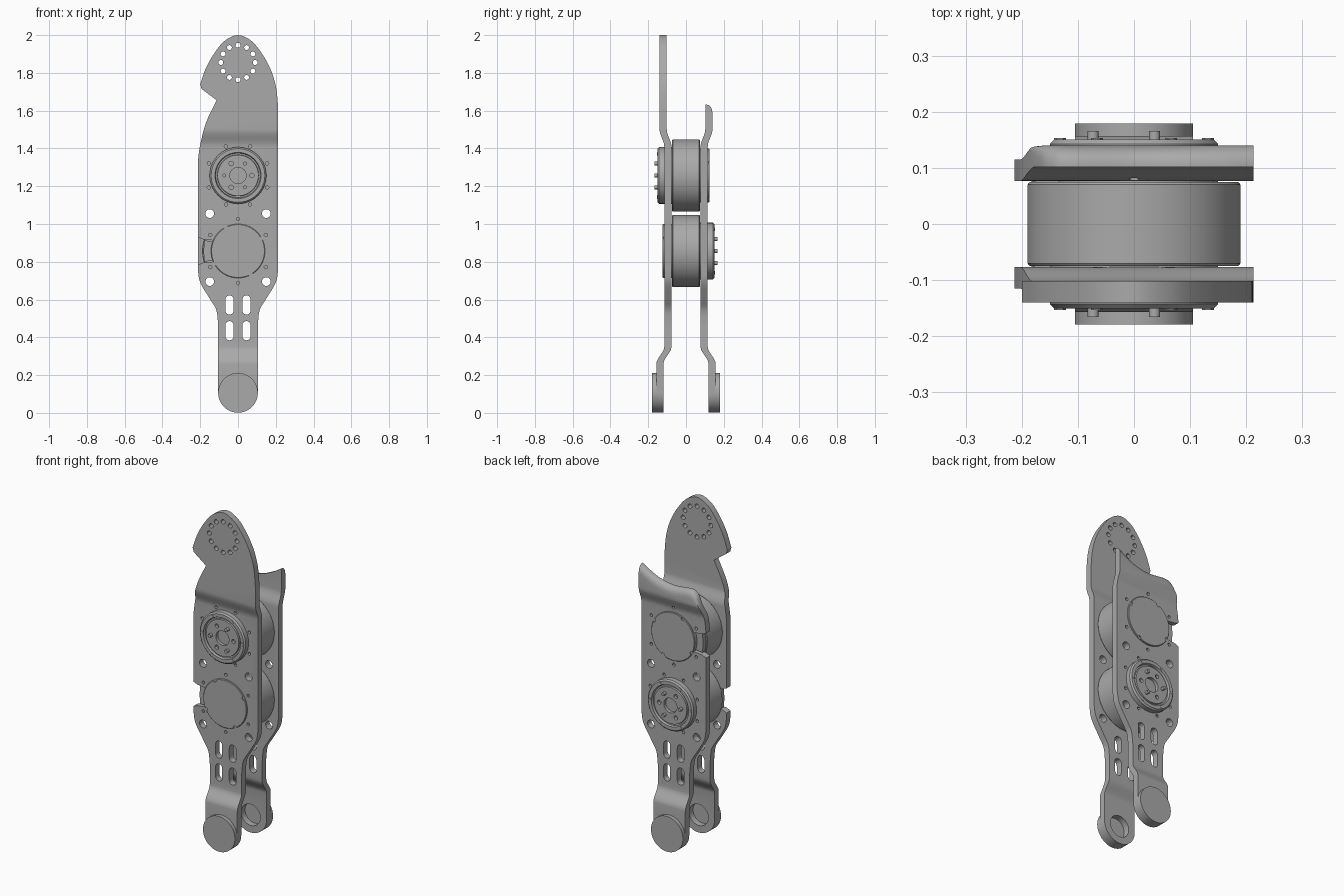
import bpy, bmesh
from math import sin, cos, pi, radians, sqrt
from mathutils import Vector

if "Cube" in bpy.data.objects:
    bpy.data.objects.remove(bpy.data.objects["Cube"])

grey = bpy.data.materials.new("machined_grey")
grey.use_nodes = True
grey.diffuse_color = (0.4, 0.4, 0.4, 1)
grey.node_tree.nodes["Principled BSDF"].inputs["Base Color"].default_value = (0.4, 0.4, 0.4, 1)

UPPER, LOWER, LUG = 1.257, 0.857, 0.106   # axis heights
HALF = 0.213                              # half width of the side plates


def finish(name, bm):
    bmesh.ops.recalc_face_normals(bm, faces=bm.faces)
    me = bpy.data.meshes.new(name)
    bm.to_mesh(me)
    bm.free()
    ob = bpy.data.objects.new(name, me)
    bpy.context.collection.objects.link(ob)
    me.materials.append(grey)
    return ob


def smooth(ob):
    bpy.ops.object.select_all(action='DESELECT')
    ob.select_set(True)
    bpy.context.view_layer.objects.active = ob
    bpy.ops.object.shade_smooth_by_angle(angle=radians(30))


def curve(pts, n=5):
    """Catmull-Rom samples through the points."""
    p = [Vector(q) for q in pts]
    p = [2 * p[0] - p[1]] + p + [2 * p[-1] - p[-2]]
    out = []
    for a, b, c, d in zip(p, p[1:], p[2:], p[3:]):
        for i in range(n):
            t = i / n
            out.append(0.5 * (2 * b + (c - a) * t + (2 * a - 5 * b + 4 * c - d) * t * t
                              + (3 * b - a - 3 * c + d) * t ** 3))
    return [tuple(q) for q in out + [p[-2]]]


def prism(bm, outline, *depths):
    """Closed stack of x-z outlines at the given y depths."""
    rows = [[bm.verts.new((x, y, z)) for x, z in outline] for y in depths]
    for a, b in zip(rows, rows[1:]):
        for i in range(len(a)):
            bm.faces.new((a[i - 1], a[i], b[i], b[i - 1]))
    bm.faces.new(rows[0])
    bm.faces.new(rows[-1])
    return rows


def circle(x, z, r, n=24):
    return [(x + r * cos(2 * pi * i / n), z + r * sin(2 * pi * i / n)) for i in range(n)]


def ring(z, radius, count, start=0.0):
    return circle_points(z, radius, count, start)


def circle_points(z, radius, count, start):
    return [(radius * cos(start + 2 * pi * i / count), z + radius * sin(start + 2 * pi * i / count))
            for i in range(count)]


def lathe(name, profile, z, side, n=72):
    """Turn a (radius, y) profile about the y axis through height z."""
    bm = bmesh.new()
    vs = [bm.verts.new((r, side * y, z)) for r, y in profile]
    es = [bm.edges.new(e) for e in zip(vs, vs[1:])]
    bmesh.ops.spin(bm, geom=vs + es, cent=(0, 0, z), axis=(0, 1, 0), angle=2 * pi, steps=n)
    bmesh.ops.remove_doubles(bm, verts=bm.verts, dist=1e-5)
    ob = finish(name, bm)
    smooth(ob)
    return ob


def cut(ob, shapes, y0, y1):
    """Cut x-z outlines through an object."""
    bm = bmesh.new()
    for s in shapes:
        prism(bm, s, y0, y1)
    tool = finish("cutter", bm)
    tool.hide_render = True
    m = ob.modifiers.new("holes", 'BOOLEAN')
    m.operation, m.solver, m.object = 'DIFFERENCE', 'EXACT', tool
    bpy.context.view_layer.objects.active = ob
    bpy.ops.object.modifier_apply(modifier=m.name)
    bpy.data.objects.remove(tool)


def slot(x, z0, z1, r):
    a = [(x + r * cos(pi * i / 8), z1 - r + r * sin(pi * i / 8)) for i in range(9)]
    b = [(x - r * cos(pi * i / 8), z0 + r - r * sin(pi * i / 8)) for i in range(9)]
    return a + b


def ease(t):
    t = min(max(t, 0), 1)
    return t * t * (3 - 2 * t)


def plate(name, side, top, cap_z, out_z, extra, drop):
    # lower outline: waist curves and round foot
    waist = curve([(HALF, 0.76), (0.2, 0.69), (0.15, 0.605), (0.115, 0.545), (0.105, 0.47)])
    foot = [(0.105 * cos(pi * i / 24), LUG - 0.105 * sin(pi * i / 24)) for i in range(25)]
    left = [(-x, z) for x, z in reversed(waist)]
    bm = bmesh.new()
    steps = [0, 0.4, 0.65, 0.85, 0.95, 1]
    depths = [side * 0.077] + [side * (0.085 + 0.03 * t) for t in steps]
    rows = prism(bm, top + waist + foot + left, *depths)
    # the outer top edge is rolled over by the given drop
    for t, row in zip(steps, rows[1:]):
        for v in row:
            v.co.z -= drop * (1 - sqrt(1 - t * t)) * ease((v.co.z - 1.47) / 0.08)
    # offset bends near the top and the foot
    for lo, hi in ((0.26, 0.35), (1.41, 1.5)):
        for i in range(9):
            bmesh.ops.bisect_plane(bm, geom=bm.verts[:] + bm.edges[:] + bm.faces[:],
                                   plane_co=(0, 0, lo + (hi - lo) * i / 8), plane_no=(0, 0, 1))
    for v in bm.verts:
        v.co.y += side * (0.042 * ease((0.35 - v.co.z) / 0.09) + 0.025 * ease((v.co.z - 1.41) / 0.09))
    ob = finish(name, bm)
    # mounting holes, slots, cable notch and foot recess
    shapes = [circle(x, z, 0.023) for x in (-0.15, 0.15) for z in (0.695, 1.055)]
    shapes += [circle(x, z, 0.009, 12) for x, z in ring(out_z, 0.167, 8, pi / 8)]
    shapes += [circle(x, z, 0.009, 12) for x, z in ring(cap_z, 0.17, 6, pi / 6)]
    shapes += [slot(x, z, z + 0.102, 0.022) for x in (-0.045, 0.045) for z in (0.384, 0.52)]
    shapes.append([(x, cap_z + z) for x, z in ((-0.12, -0.055), (-0.12, 0.055), (-0.185, 0.062),
                                               (-0.23, 0.08), (-0.23, -0.08), (-0.185, -0.062))])
    shapes.append(circle(0, LUG, 0.063, 40))
    cut(ob, shapes + extra, side * 0.04, side * 0.25)
    smooth(ob)


# front plate: tall rounded head with a hooked left edge
head = curve([(-0.2, 1.74), (-0.17, 1.825), (-0.125, 1.905), (-0.07, 1.97), (0, 2.0), (0.07, 1.97),
              (0.125, 1.905), (0.17, 1.825), (0.198, 1.74), (0.21, 1.65), (HALF, 1.55)])
hook = curve([(-HALF, 1.33), (-0.2, 1.42), (-0.168, 1.54), (-0.113, 1.655)])
plate("front_plate", -1, hook + [(-0.193, 1.715)] + head, LOWER, UPPER,
      [circle(x, z, 0.013, 16) for x, z in ring(1.855, 0.091, 12)], 0)

# back plate: short, with a scooped and rounded top edge
scoop = curve([(-HALF, 1.33), (-0.2, 1.42), (-0.172, 1.51), (-0.15, 1.55), (-0.11, 1.565), (0, 1.555),
               (0.09, 1.57), (0.16, 1.6), (HALF, 1.632)])
plate("back_plate", 1, scoop, UPPER, LOWER, [], 0.045)

# round foot bosses
for name, side in (("front_foot_boss", -1), ("back_foot_boss", 1)):
    lathe(name, [(0, 0.156), (0.105, 0.156), (0.105, 0.179), (0, 0.179)], LUG, side)

# actuators: drum, drive hub on one side, cover on the other
for label, z, side in (("upper", UPPER, -1), ("lower", LOWER, 1)):
    lathe(label + "_drum", [(0, -0.075), (0.186, -0.075), (0.19, -0.07), (0.19, 0.07),
                            (0.186, 0.075), (0, 0.075)], z, side, 96)
    hub = lathe(label + "_drive_hub",
                [(0, 0.07), (0.15, 0.07), (0.15, 0.143), (0.142, 0.151), (0.122, 0.151), (0.118, 0.138),
                 (0.11, 0.138), (0.108, 0.147), (0.043, 0.147), (0.043, 0.128), (0, 0.128)], z, side)
    cut(hub, [circle(x, h, 0.012, 16) for x, h in ring(z, 0.073, 3)], side * 0.13, side * 0.2)
    smooth(hub)
    cover = lathe(label + "_cover", [(0, 0.07), (0.143, 0.07), (0.143, 0.121), (0.14, 0.124), (0, 0.124)],
                  z, -side)
    cut(cover, [circle(x, h, 0.011, 12) for x, h in ring(z, 0.14, 4, radians(28))], -side * 0.118, -side * 0.2)
    smooth(cover)

    # drive pins and rim screws
    bm = bmesh.new()
    for x, h in ring(z, 0.073, 3, pi / 3):
        prism(bm, circle(x, h, 0.01, 16), side * 0.14, side * 0.166)
    for x, h in ring(z, 0.132, 6):
        prism(bm, circle(x, h, 0.011, 6), side * 0.14, side * 0.153)
    smooth(finish(label + "_pins", bm))

    # cable socket in the plate notch
    bm = bmesh.new()
    prism(bm, [(-0.125, z - 0.05), (-0.125, z + 0.05), (-0.178, z + 0.056), (-0.183, z),
               (-0.178, z - 0.056)], -side * 0.07, -side * 0.1)
    finish(label + "_cable_socket", bm)
